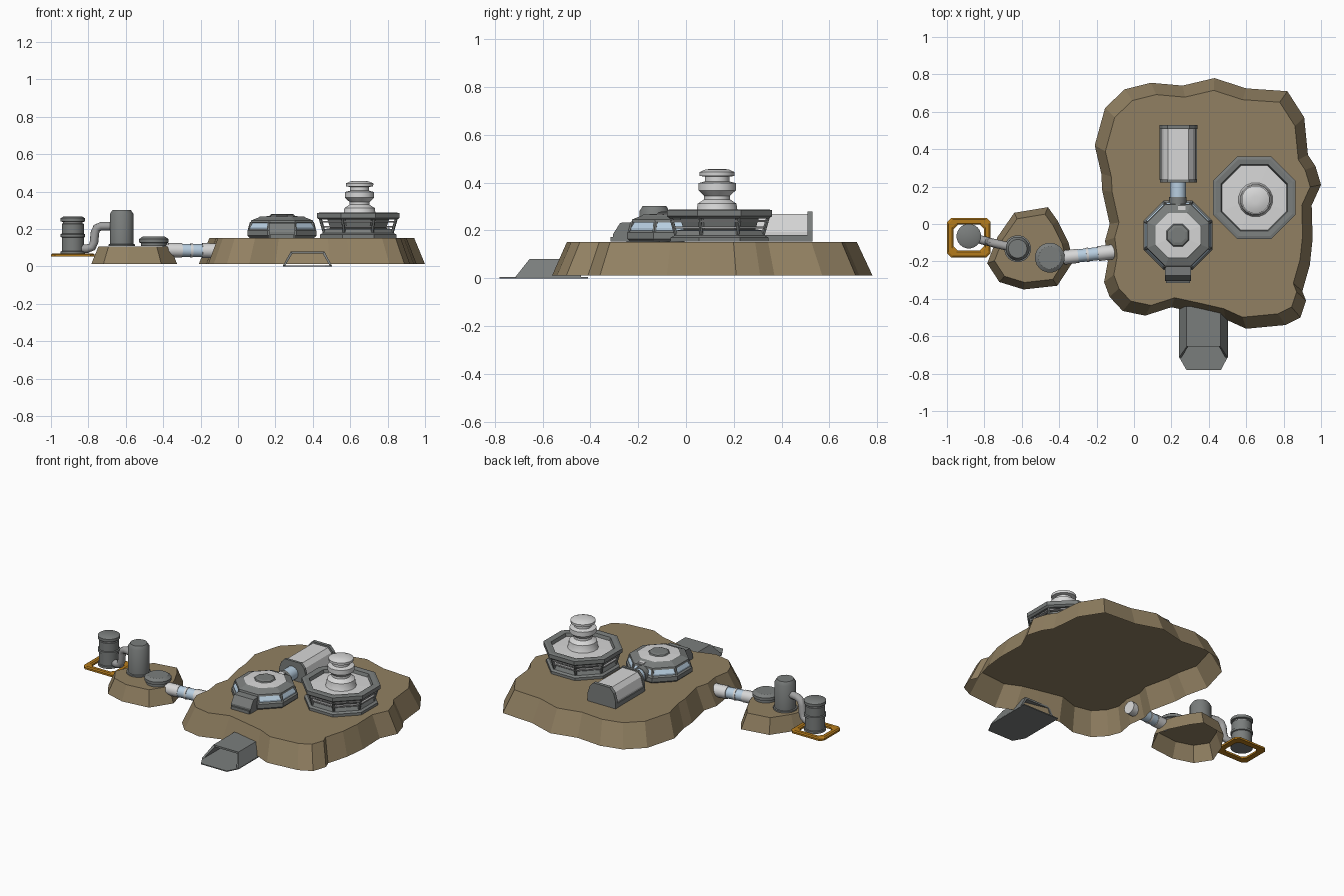
import bpy, bmesh, math
from mathutils import Vector

if "Cube" in bpy.data.objects:
    bpy.data.objects.remove(bpy.data.objects["Cube"])


def mat(name, rgb):
    m = bpy.data.materials.new(name)
    m.diffuse_color = (*rgb, 1)
    m.use_nodes = True
    m.node_tree.nodes["Principled BSDF"].inputs["Base Color"].default_value = m.diffuse_color
    return m


BROWN = mat("earth brown", (.285, .217, .122))
DARK = mat("dark grey", (.195, .207, .203))
MID = mat("mid grey", (.36, .36, .36))
LIGHT = mat("light grey", (.68, .68, .68))
BLUE = mat("window blue", (.48, .62, .75))
ORANGE = mat("orange", (.46, .20, .012))


def finish(name, bm, mats, smooth=False):
    bmesh.ops.recalc_face_normals(bm, faces=bm.faces[:])
    me = bpy.data.meshes.new(name)
    bm.to_mesh(me)
    bm.free()
    for m in mats:
        me.materials.append(m)
    ob = bpy.data.objects.new(name, me)
    bpy.context.collection.objects.link(ob)
    if smooth:
        bpy.ops.object.select_all(action='DESELECT')
        ob.select_set(True)
        bpy.context.view_layer.objects.active = ob
        bpy.ops.object.shade_smooth_by_angle(angle=math.radians(35))
    return ob


def loft(name, rings, mats, seg=None, smooth=False, closed=False, open_start=False):
    """Bridge rings of points; seg gives a material index per band; ends capped unless closed."""
    bm = bmesh.new()
    vs = [[bm.verts.new(p) for p in r] for r in rings]
    n = len(vs[0])
    for k in range(len(vs) if closed else len(vs) - 1):
        a, b = vs[k], vs[(k + 1) % len(vs)]
        for i in range(n):
            f = bm.faces.new((a[i], a[(i + 1) % n], b[(i + 1) % n], b[i]))
            f.material_index = seg[k] if seg else 0
    if not closed:
        if not open_start:
            bm.faces.new(vs[0][::-1]).material_index = seg[0] if seg else 0
        bm.faces.new(vs[-1]).material_index = seg[-1] if seg else 0
    return finish(name, bm, mats, smooth)


def lathe(name, c, profile, mats, seg=None, sides=16, smooth=True, closed=False):
    """Turned part; octagons use flat-to-centre distances with sides square to the axes."""
    k = 1 / math.cos(math.pi / 8) if sides == 8 else 1
    rings = [[(c[0] + r * k * math.cos((i + .5) * math.tau / sides),
               c[1] + r * k * math.sin((i + .5) * math.tau / sides), z) for i in range(sides)]
             for r, z in profile]
    return loft(name, rings, mats, seg, smooth, closed)


def box(name, x0, x1, y0, y1, z0, z1, m):
    return loft(name, [[(x0, y0, z), (x1, y0, z), (x1, y1, z), (x0, y1, z)] for z in (z0, z1)], [m])


def tube(name, pts, r, mats, seg=None, sides=12):
    """Round tube along a path."""
    pts = [Vector(p) for p in pts]
    rings = []
    for i, p in enumerate(pts):
        d = (pts[min(i + 1, len(pts) - 1)] - pts[max(i - 1, 0)]).normalized()
        u = d.cross(Vector((.1, 1, 0))).normalized()
        v = d.cross(u)
        rr = r[i] if isinstance(r, list) else r
        rings.append([p + rr * (u * math.cos(t * math.tau / sides) + v * math.sin(t * math.tau / sides))
                      for t in range(sides)])
    return loft(name, rings, mats, seg, True)


def mound(name, outline, c, s, z0, z1):
    """Hollow mound, open underneath."""
    top = [(c[0] + (x - c[0]) * s, c[1] + (y - c[1]) * s, z1) for x, y in outline]
    return loft(name, [[(x, y, z0) for x, y in outline], top], [BROWN], open_start=True)


# Earth mounds
mound("main_mound", [
    (-.05, .72), (.09, .755), (.26, .74), (.43, .78), (.60, .725), (.82, .71), (.91, .57), (.93, .37),
    (.97, .31), (1.0, .21), (.95, .10), (.955, -.08), (.94, -.22), (.90, -.36), (.92, -.41), (.89, -.50),
    (.81, -.54), (.60, -.56), (.49, -.51), (.36, -.48), (.20, -.445), (.06, -.49), (-.06, -.465),
    (-.13, -.39), (-.16, -.31), (-.14, -.20), (-.155, -.09), (-.13, 0), (-.17, .18), (-.175, .27),
    (-.21, .42), (-.155, .62)], (.39, .09), .905, .012, .152)
mound("small_mound", [
    (-.64, .06), (-.46, .09), (-.41, .02), (-.35, -.10), (-.325, -.2), (-.41, -.33), (-.59, -.35),
    (-.72, -.31), (-.785, -.21), (-.73, -.07)], (-.555, -.13), .83, .012, .108)

# Domed building
D = (.235, -.06)
lathe("dome_base", D, [(.172, .153), (.185, .165), (.185, .192), (.176, .2)], [DARK], sides=8, smooth=False)
lathe("dome_windows", D, [(.176, .198), (.176, .21), (.158, .24)], [BLUE], sides=8, smooth=False)
lathe("dome_roof", D, [(.155, .23), (.168, .234), (.165, .246), (.125, .262), (.12, .266), (.06, .27),
                       (.055, .276), (.04, .28)], [DARK, LIGHT], [0, 0, 0, 0, 1, 0, 0], 8, False)
for i in range(8):
    a = (i + .5) * math.tau / 8
    p = [(D[0] + r * math.cos(a), D[1] + r * math.sin(a), z) for r, z in ((.188, .195), (.176, .236))]
    tube("dome_post", p, .009, [DARK], sides=6)
box("roof_hatch", .235, .275, .065, .1, .235, .258, LIGHT)

# Front airlock of the dome, with a sloping front
loft("airlock", [[(x, -.2, .153), (x, -.305, .153), (x, -.305, .185), (x, -.275, .232), (x, -.2, .235)]
                 for x in (.165, .305)], [DARK])
box("airlock_step", .17, .30, -.315, -.28, .153, .172, DARK)

# Link tube and rear hangar
tube("link_tube", [(.235, .10, .2), (.235, .145, .2), (.235, .145, .2), (.235, .235, .2)],
     [.047, .047, .043, .043], [DARK, BLUE], [0, 0, 1])


def arch(name, y0, y1, s, m):
    half = [(.095, .153), (.095, .195), (.08, .245), (.055, .272)]
    prof = [(x, z) for x, z in half] + [(-x, z) for x, z in half[::-1]]
    return loft(name, [[(.237 + x * s, y, .153 + (z - .153) * s) for x, z in prof] for y in (y0, y1)], [m])


arch("hangar_hall", .235, .515, .98, LIGHT)
arch("hangar_front_frame", .222, .238, 1.04, DARK)
arch("hangar_back_frame", .508, .53, 1.07, DARK)
for x in (.136, .322):
    box("hangar_skirt", x, x + .016, .235, .515, .153, .182, DARK)

# Landing dish: base, core, rails, struts, rim with lighter floor
T = (.643, .14)
lathe("dish_base", T, [(.205, .153), (.205, .17), (.19, .178), (.18, .20), (.15, .205), (.165, .252)],
      [DARK], sides=8, smooth=False)
for a, z in ((.192, .208), (.203, .236)):
    lathe("dish_rail", T, [(a, z), (a, z + .008), (a - .02, z + .008), (a - .02, z)], [MID],
          sides=8, smooth=False, closed=True)
lathe("dish_rim", T, [(.15, .25), (.208, .25), (.22, .26), (.22, .285), (.205, .288), (.178, .285), (.172, .265),
                      (.09, .268)], [DARK, LIGHT], [0, 0, 0, 0, 0, 0, 1], 8, False)
for i in range(8):
    a = (i + .5) * math.tau / 8
    tube("dish_strut", [(T[0] + r * math.cos(a), T[1] + r * math.sin(a), z)
                        for r, z in ((.195, .175), (.222, .262))], .008, [DARK], sides=6)

# Control tower
lathe("tower", (.65, .13), [(.10, .255), (.088, .275), (.083, .312), (.055, .33), (.055, .345), (.08, .368),
                            (.08, .398), (.052, .405), (.052, .425), (.074, .428), (.075, .444), (.05, .455),
                            (.02, .458)], [LIGHT])


# Entrance ramp: open trapezoid tunnel with slanted mouth and thin floor
def ring(y_bot, y_top, t):
    return [(.24 + t, y_bot, .004), (.282 + t * .7, y_top, .08 - t), (.462 - t * .7, y_top, .08 - t),
            (.502 - t, y_bot, .004)]


loft("ramp_tunnel", [ring(-.44, -.44, 0), ring(-.715, -.655, 0), ring(-.715, -.655, .012),
                     ring(-.44, -.44, .012)], [DARK], closed=True)
loft("ramp_floor", [[(.24, -.41, z), (.24, -.71, z), (.28, -.78, z), (.465, -.78, z), (.502, -.71, z),
                     (.502, -.41, z)] for z in (0, .006)], [DARK])

# Tube between the mounds, grey with blue windows
A, B = Vector((-.40, -.182, .088)), Vector((-.085, -.146, .083))
fr = [0, .08, .08, .32, .32, .46, .46, .5, .5, .66, .66, 1]
tube("mound_tube", [A.lerp(B, f) for f in fr],
     [.034, .034, .038, .038, .035, .035, .038, .038, .035, .035, .04, .04],
     [LIGHT, BLUE], [0, 0, 0, 0, 1, 0, 0, 0, 1, 0, 0])

# Storage tanks on the small mound
lathe("low_tank", (-.45, -.18), [(.07, .109), (.07, .125), (.08, .128), (.08, .146), (.06, .16)], [DARK], sides=20)
lathe("tall_tank", (-.622, -.132), [(.072, .109), (.072, .118), (.064, .12), (.064, .28), (.05, .302)],
      [DARK], sides=20)

# Pump on the orange frame
lathe("pump", (-.883, -.065), [(.066, .066), (.066, .08), (.06, .082), (.06, .155), (.066, .158), (.066, .172),
                               (.06, .175), (.06, .228), (.053, .23), (.053, .238), (.066, .24), (.066, .258),
                               (.05, .267)], [DARK, MID], [0, 0, 0, 0, 0, 0, 0, 0, 1, 0, 0, 0], sides=20)
tube("pump_pipe", [(-.88, -.066, .095), (-.805, -.088, .095), (-.78, -.094, .105), (-.77, -.097, .13),
                   (-.765, -.098, .18), (-.755, -.101, .205), (-.73, -.107, .216), (-.63, -.13, .216)],
     .023, [MID])


def frame_ring(i, z):
    w, h, c = .117 - i, .105 - i, .022
    q = [(w, h - c), (w - c, h), (c - w, h), (-w, h - c), (-w, c - h), (c - w, -h), (w - c, -h), (w, c - h)]
    return [(-.883 + x, -.073 + y, z) for x, y in q]


loft("pump_frame", [frame_ring(0, .052), frame_ring(0, .064), frame_ring(.008, .07), frame_ring(.028, .07),
                    frame_ring(.036, .064), frame_ring(.036, .052)], [ORANGE], closed=True)
